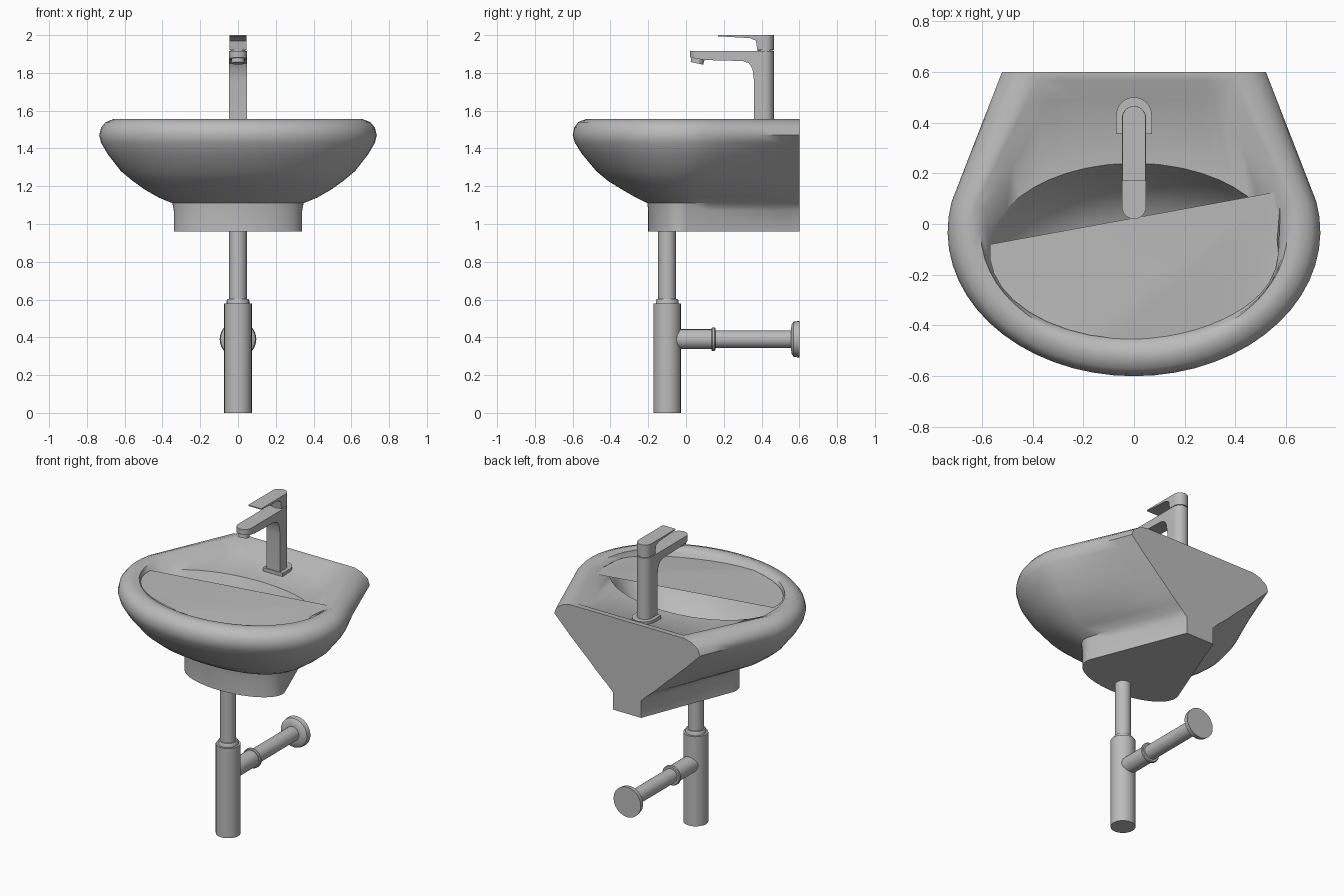
import bpy, bmesh
from math import sin, cos, pi, radians, atan2
from mathutils import Matrix, Vector

old = bpy.data.objects.get("Cube")
if old:
    bpy.data.objects.remove(old, do_unlink=True)

grey = bpy.data.materials.new("plain grey")
grey.use_nodes = True
colour = (0.5, 0.5, 0.5, 1)
grey.diffuse_color = colour
grey.node_tree.nodes["Principled BSDF"].inputs["Base Color"].default_value = colour


def finish(name, bm, angle=40, recalc=True):
    if recalc:
        bmesh.ops.recalc_face_normals(bm, faces=bm.faces)
    mesh = bpy.data.meshes.new(name)
    bm.to_mesh(mesh)
    bm.free()
    obj = bpy.data.objects.new(name, mesh)
    bpy.context.collection.objects.link(obj)
    mesh.materials.append(grey)
    bpy.ops.object.select_all(action="DESELECT")
    obj.select_set(True)
    bpy.context.view_layer.objects.active = obj
    bpy.ops.object.shade_smooth_by_angle(angle=radians(angle))
    return obj


def loft(name, rings, angle=40):
    bm = bmesh.new()
    loops = [[bm.verts.new(p) for p in ring] for ring in rings]
    for a, b in zip(loops, loops[1:]):
        for i in range(len(a)):
            j = (i + 1) % len(a)
            bm.faces.new((a[i], a[j], b[j], b[i]))
    bm.faces.new(loops[0])
    bm.faces.new(loops[-1])
    return finish(name, bm, angle)


def lathe(name, profile, place, sides=24):
    rings = [[place @ Vector((r * cos(2 * pi * i / sides), r * sin(2 * pi * i / sides), h))
              for i in range(sides)] for r, h in profile]
    return loft(name, rings)


def stadium(name, half, y0, y1, z0, z1, round_front=True):
    steps = [pi * i / 12 for i in range(13)]
    plan = [(half * cos(a), y1 - half + half * sin(a)) for a in steps]
    if round_front:
        plan += [(-half * cos(a), y0 + half - half * sin(a)) for a in steps]
    else:
        plan += [(-half, y0), (half, y0)]
    return loft(name, [[(x, y, z) for x, y in plan] for z in (z0, z1)])


def rounded_profile(name, profile, half, y0, y1):
    """Side profile extruded across x, then trimmed to a round-ended plan."""
    obj = loft(name, [[(x, y, z) for y, z in profile] for x in (-half * 1.2, half * 1.2)])
    cutter = stadium("plan_cutter", half, y0, y1, 1, 3)
    cutter.hide_render = True
    mod = obj.modifiers.new("trim", "BOOLEAN")
    mod.operation, mod.solver, mod.object = "INTERSECT", "EXACT", cutter
    bpy.ops.object.select_all(action="DESELECT")
    obj.select_set(True)
    bpy.context.view_layer.objects.active = obj
    bpy.ops.object.modifier_apply(modifier=mod.name)
    bpy.data.objects.remove(cutter, do_unlink=True)
    bpy.ops.object.shade_smooth_by_angle(angle=radians(40))


# Basin outline: round front, sides tapering to a straight back against the wall
CENTRE, BACK = -0.03, 0.6


def outline(z, rx, front, back_half, back=BACK, z_back=None):
    ry = CENTRE - front
    arc = [radians(12 - 204 * i / 32) for i in range(33)]
    pts = [(rx * cos(a), CENTRE + ry * sin(a)) for a in arc]
    x, y = pts[0]
    side = [(x + (back_half - x) * k / 5, y + (back - y) * k / 5) for k in range(1, 6)]
    pts += [(-px, py) for px, py in side]
    pts += [(-back_half + back_half * k / 4, back) for k in range(1, 8)]
    pts += side[::-1]
    drop = (z_back or z) - z
    return [(px, py, z + drop * max(0, min(1, py / 0.3))) for px, py in pts]


def oval(rx, front, back, z_front, z_back):
    cy, ry = (front + back) / 2, (back - front) / 2
    ring = []
    for x, y, _ in outline(0, 0.73, -0.6, 0.52):
        a = atan2(y / 0.6, x / 0.73)
        t = (sin(a) + 1) / 2
        ring.append((rx * cos(a), cy + ry * sin(a), z_front + (z_back - z_front) * t))
    return ring


# Basin: skirt, swelling outer wall, rolled rim, faucet deck and bowl in one skin
shell = [
    outline(0.96, 0.34, -0.2, 0.1),
    outline(1.07, 0.34, -0.2, 0.1),
    outline(1.11, 0.347, -0.205, 0.14),
    outline(1.14, 0.42, -0.265, 0.175),
    outline(1.18, 0.49, -0.335, 0.22),
    outline(1.23, 0.56, -0.415, 0.27),
    outline(1.28, 0.62, -0.475, 0.325),
    outline(1.37, 0.69, -0.55, 0.42),
    outline(1.43, 0.725, -0.588, 0.48),
    outline(1.47, 0.735, -0.6, 0.52),
    outline(1.51, 0.725, -0.592, 0.505),
    outline(1.54, 0.70, -0.57, 0.46),
    outline(1.555, 0.66, -0.53, 0.41),
    outline(1.555, 0.64, -0.51, 0.38, 0.565),
    outline(1.55, 0.605, -0.487, 0.31, 0.49, 1.505),
    oval(0.575, -0.46, 0.24, 1.535, 1.49),
    oval(0.54, -0.43, 0.21, 1.46, 1.43),
    oval(0.43, -0.34, 0.15, 1.3, 1.3),
    oval(0.25, -0.22, 0.04, 1.2, 1.2),
    oval(0.05, -0.13, -0.06, 1.17, 1.17),
]
loft("basin", shell, 50)

# Slanted panel over the front half of the bowl, fanned from its left end
bm = bmesh.new()
corner = bm.verts.new((0.58, 0.13, 1.53))
arc = []
for i in range(21):
    a = radians(8 - 193 * i / 20)
    sag = 0.03 * sin(pi * min(1, i / 12))
    arc.append(bm.verts.new((0.57 * cos(a), -0.11 + 0.345 * sin(a), 1.535 - sag)))
for a, b in zip(arc, arc[1:]):
    bm.faces.new((corner, a, b))
for f in bm.faces:
    f.normal_update()
    if f.normal.z < 0:
        f.normal_flip()
finish("bowl_panel", bm, 40, False)

# Faucet
stadium("faucet_base", 0.07, 0.355, 0.5, 1.48, 1.52, round_front=False)
rounded_profile("faucet_body", [
    (0.48, 1.5), (0.48, 1.915), (0.0, 1.915), (0.0, 1.885), (0.1, 1.868), (0.3, 1.863),
    (0.335, 1.85), (0.352, 1.82), (0.36, 1.76), (0.36, 1.5)], 0.048, 0.02, 0.465)
rounded_profile("faucet_lever", [
    (0.48, 1.92), (0.48, 2.0), (0.17, 2.0), (0.17, 1.994), (0.34, 1.984),
    (0.37, 1.97), (0.378, 1.92)], 0.046, 0.13, 0.465)
lathe("faucet_neck", [(0.04, 1.91), (0.04, 1.925)], Matrix.Translation((0, 0.418, 0)))
tilt = Matrix.Translation((0, 0.062, 1.87)) @ Matrix.Rotation(radians(-12), 4, "X")
lathe("spout_nozzle", [(0.034, -0.02), (0.036, 0.02)], tilt)

# Drain: tail pipe, collar and bottle trap
drain = Matrix.Translation((0, -0.1, 0))
lathe("tail_pipe", [(0.047, 0.57), (0.047, 1.0)], drain)
lathe("trap_collar", [(0.06, 0.57), (0.06, 0.595), (0.055, 0.602)], drain)
lathe("bottle_trap", [(0.073, 0), (0.073, 0.578)], drain)

# Outlet running back to the wall
outlet = Matrix.Translation((0, 0, 0.39)) @ Matrix.Rotation(radians(-90), 4, "X")
lathe("outlet_socket", [(0.053, -0.06), (0.053, 0.14)], outlet)
lathe("outlet_collar", [(0.058, 0.135), (0.063, 0.14), (0.063, 0.15), (0.058, 0.155)], outlet)
lathe("outlet_pipe", [(0.046, 0.15), (0.046, 0.57)], outlet)
lathe("wall_flange", [(0.05, 0.555), (0.08, 0.56), (0.093, 0.57), (0.097, 0.6)], outlet)
